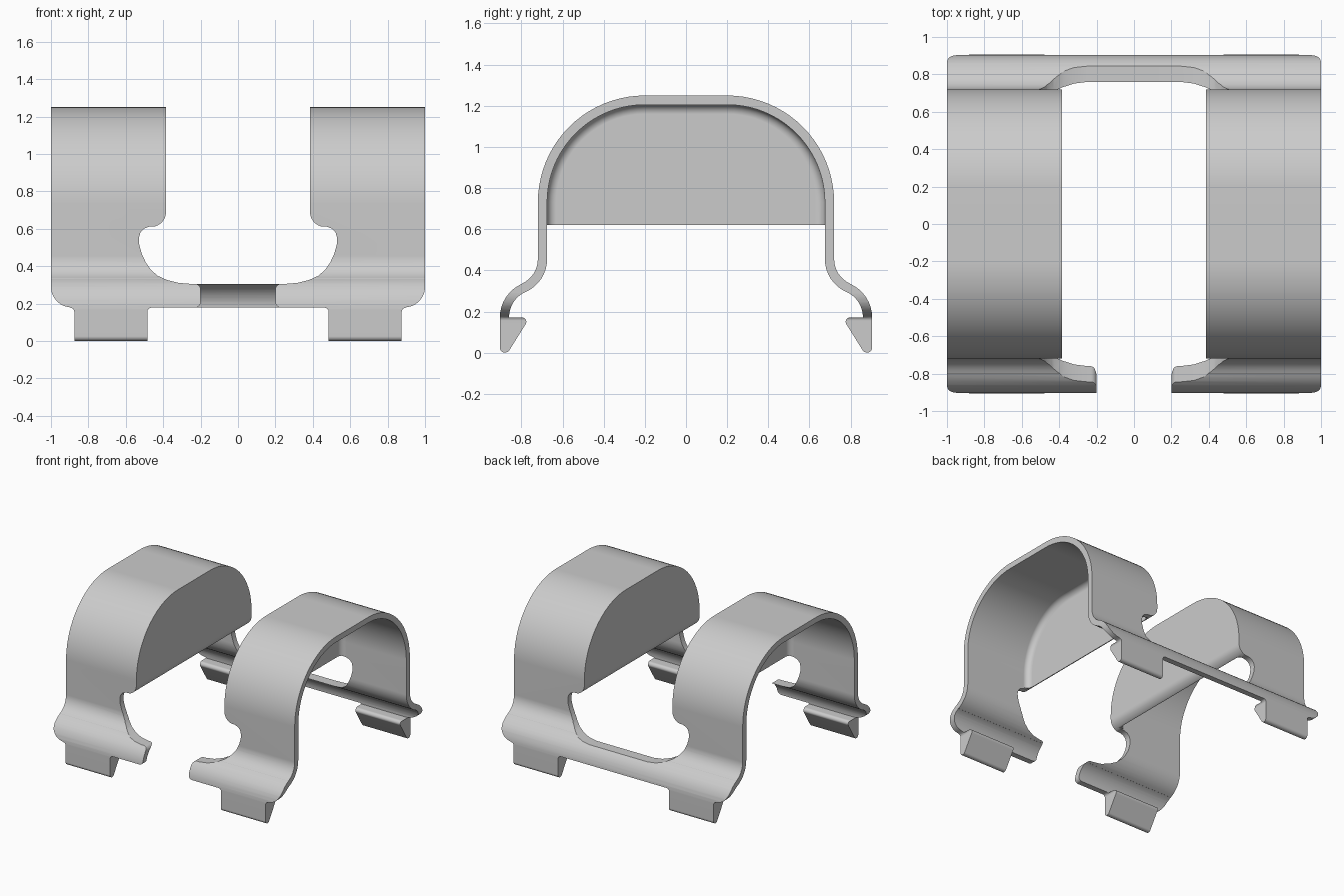
import bpy, bmesh
from math import sin, cos, radians, pi

cube = bpy.data.objects.get("Cube")
if cube:
    bpy.data.objects.remove(cube, do_unlink=True)

grey = bpy.data.materials.new("plain_grey")
grey.use_nodes = True
grey.diffuse_color = (0.6, 0.6, 0.6, 1)
grey.node_tree.nodes["Principled BSDF"].inputs["Base Color"].default_value = (0.6, 0.6, 0.6, 1)

T = 0.045        # sheet thickness
WALL_BASE = 0.62


def arc(cx, cz, r, a0, a1, n=8):
    return [(cx + r * cos(radians(a0 + (a1 - a0) * i / n)),
             cz + r * sin(radians(a0 + (a1 - a0) * i / n))) for i in range(n + 1)]


def make_object(name, bm):
    bmesh.ops.recalc_face_normals(bm, faces=bm.faces)
    mesh = bpy.data.meshes.new(name)
    bm.to_mesh(mesh)
    bm.free()
    mesh.materials.append(grey)
    obj = bpy.data.objects.new(name, mesh)
    bpy.context.collection.objects.link(obj)
    return obj


def prism(name, points, axis, lo, hi):
    """Extrude a closed 2D outline along x (points are y, z) or y (points are x, z)."""
    bm = bmesh.new()
    rings = []
    for d in (lo, hi):
        rings.append([bm.verts.new((d, p, z) if axis == "x" else (p, d, z)) for p, z in points])
    bm.faces.new(rings[0])
    bm.faces.new(rings[1])
    n = len(points)
    for i in range(n):
        j = (i + 1) % n
        bm.faces.new((rings[0][i], rings[0][j], rings[1][j], rings[1][i]))
    return make_object(name, bm)


def mirrored(half):
    return half + [(-p, z) for p, z in reversed(half)]


def cut(obj, tool, operation):
    mod = obj.modifiers.new("cut", "BOOLEAN")
    mod.operation = operation
    mod.solver = "EXACT"
    mod.object = tool
    bpy.context.view_layer.objects.active = obj
    bpy.ops.object.modifier_apply(modifier=mod.name)
    bpy.data.objects.remove(tool, do_unlink=True)


# Bent strip with its snap hooks, as one side profile
outer = arc(0.2, 0.73, 0.52, 90, 0, 20) + arc(0.85, 0.455, 0.13, 180, 246) + arc(0.725, 0.17, 0.18, 66, 0)
hook = arc(0.88, 0.025, 0.025, 0, -150, 6) + arc(0.798, 0.15, 0.022, 210, 90, 6)
inner = (arc(0.725, 0.172, 0.18 - T, 0, 66) + arc(0.85, 0.455, 0.13 + T, 246, 180)
         + arc(0.2, 0.73, 0.52 - T, 0, 90, 20))
outline = outer + hook + inner
# Join the outer run and the inner run across the whole arch
n_out = len(outer) + len(hook)
left = [(-y, z) for y, z in outline]
profile = outline[:n_out] + outline[n_out:] + left[n_out:][::-1] + left[:n_out][::-1]
clip = prism("spring_clip", profile, "x", -1.05, 1.05)


# End wall of each arch, with a fillet where it meets the strip
def end_wall(side):
    def loop(x, inset):
        r = 0.52 - T - inset
        half = arc(0.2, 0.73, r, 90, 0, 20) + [(0.2 + r, WALL_BASE)]
        pts = [(-y, z) for y, z in reversed(half)] + half
        return [bm.verts.new((side * x, y, z)) for y, z in pts]

    bm = bmesh.new()
    fillet = 0.045
    wall = 0.43
    steps = [(0.3, -0.02), (wall + fillet, -0.02)]
    for i in range(7):
        a = pi / 2 * i / 6
        steps.append((wall + fillet * (1 - sin(a)), fillet * (1 - cos(a))))
    loops = [loop(x, d) for x, d in steps]
    for a, b in zip(loops, loops[1:]):
        for i in range(len(a) - 1):
            bm.faces.new((a[i], a[i + 1], b[i + 1], b[i]))
    bm.faces.new(loops[0])
    bm.faces.new(loops[-1])
    bm.faces.new([l[0] for l in loops] + [l[-1] for l in reversed(loops)])
    return make_object("end_wall", bm)


for side in (-1, 1):
    cut(clip, end_wall(side), "UNION")

# Front outline: window between the arches, rounded feet and tabs
half = ([(0.25, 0.305), (0.32, 0.311), (0.38, 0.326), (0.43, 0.349), (0.465, 0.38), (0.493, 0.42),
         (0.514, 0.465), (0.528, 0.515), (0.53, 0.55), (0.522, 0.58), (0.503, 0.601), (0.475, 0.611)]
        + arc(0.465, 0.69, 0.08, 255, 180)
        + [(0.385, 1.4), (1, 1.4)]
        + arc(0.89, 0.29, 0.11, 0, -84, 10)
        + arc(0.897, 0.156, 0.022, 90, 180, 4)
        + [(0.875, -0.1), (0.485, -0.1)]
        + arc(0.463, 0.156, 0.022, 0, 90, 4))
cut(clip, prism("outline_cutter", mirrored(half), "y", -1.2, 1.2), "INTERSECT")

# Gap in the front rail, with rounded rail ends
gap = ([(0.23, 0.1)] + arc(0.23, 0.208, 0.03, 270, 180, 5)
       + arc(0.23, 0.275, 0.03, 180, 90, 5) + [(0.23, 0.4)])
cut(clip, prism("gap_cutter", mirrored(gap), "y", -1.2, -0.5), "DIFFERENCE")

# Smooth bends, sharp rims
bpy.ops.object.select_all(action="DESELECT")
clip.select_set(True)
bpy.context.view_layer.objects.active = clip
bpy.ops.object.shade_smooth_by_angle(angle=radians(30))
normals = clip.modifiers.new("normals", "WEIGHTED_NORMAL")
normals.keep_sharp = True
